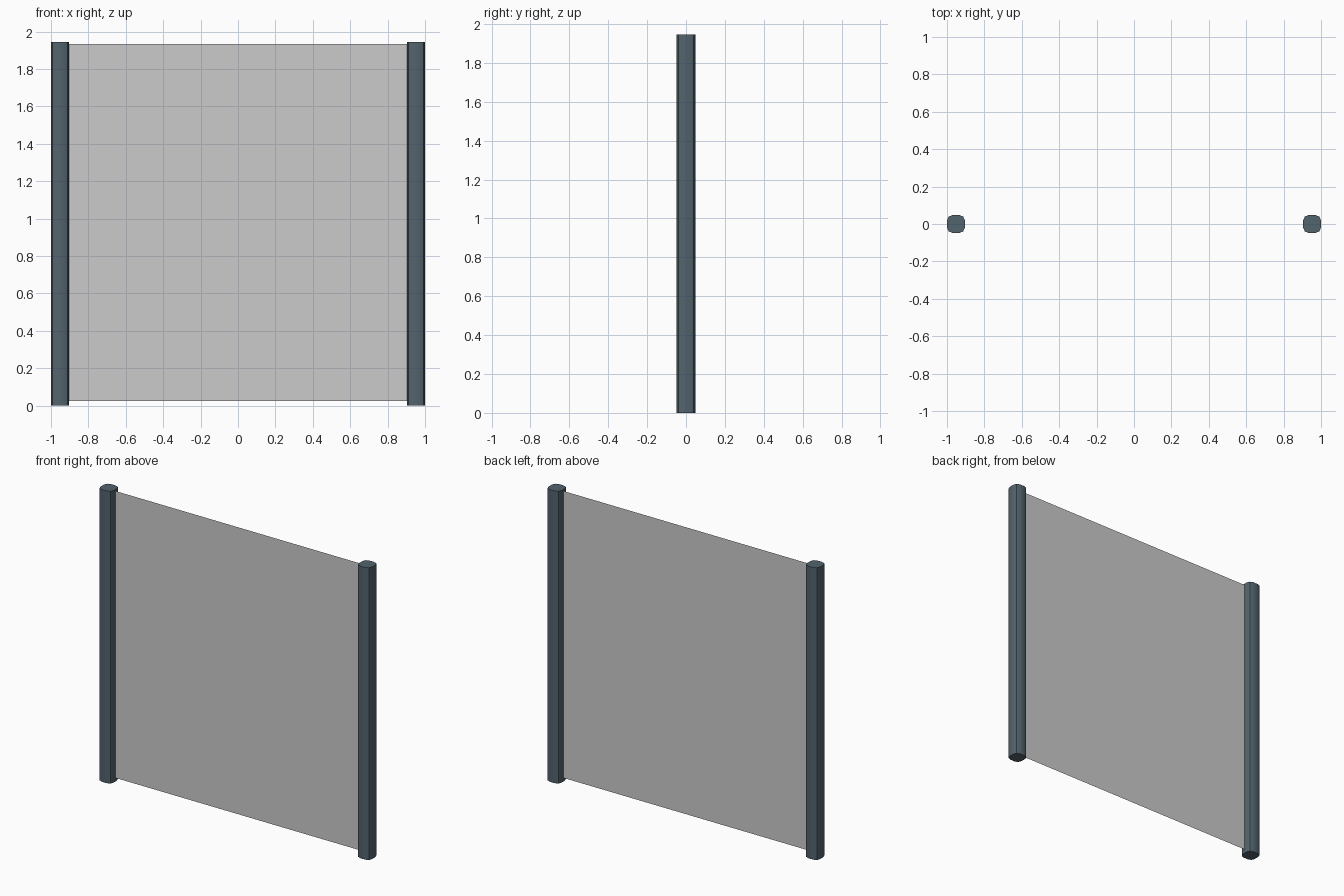
import bpy
import bmesh

if "Cube" in bpy.data.objects:
    bpy.data.objects.remove(bpy.data.objects["Cube"])

POST_H, POST_W, POST_X = 1.945, 0.096, 0.952

mat = bpy.data.materials.new("slate_metal")
mat.diffuse_color = (0.085, 0.125, 0.15, 1)
mat.use_nodes = True
mat.node_tree.nodes["Principled BSDF"].inputs["Base Color"].default_value = mat.diffuse_color


def post(name, x):
    # square post with rounded vertical corners
    bpy.ops.mesh.primitive_cube_add(size=1, location=(x, 0, POST_H / 2))
    ob = bpy.context.object
    ob.name = name
    ob.scale = (POST_W, POST_W, POST_H)
    bpy.ops.object.transform_apply(location=False, rotation=False, scale=True)
    bm = bmesh.new()
    bm.from_mesh(ob.data)
    upright = [e for e in bm.edges
               if abs(e.verts[0].co.z - e.verts[1].co.z) > 1]
    bmesh.ops.bevel(bm, geom=upright, offset=0.03, segments=2,
                    profile=0.5, affect='EDGES')
    bm.to_mesh(ob.data)
    bm.free()
    ob.data.materials.append(mat)
    bpy.ops.object.shade_smooth_by_angle()


post("left_post", -POST_X)
post("right_post", POST_X)

# thin single-sheet panel between the posts
z0, z1, half = 0.025, 1.935, POST_X - POST_W / 2
mesh = bpy.data.meshes.new("panel")
mesh.from_pydata([(-half, 0, z0), (half, 0, z0), (half, 0, z1), (-half, 0, z1)],
                 [], [(0, 1, 2, 3)])
panel = bpy.data.objects.new("panel", mesh)
bpy.context.collection.objects.link(panel)
